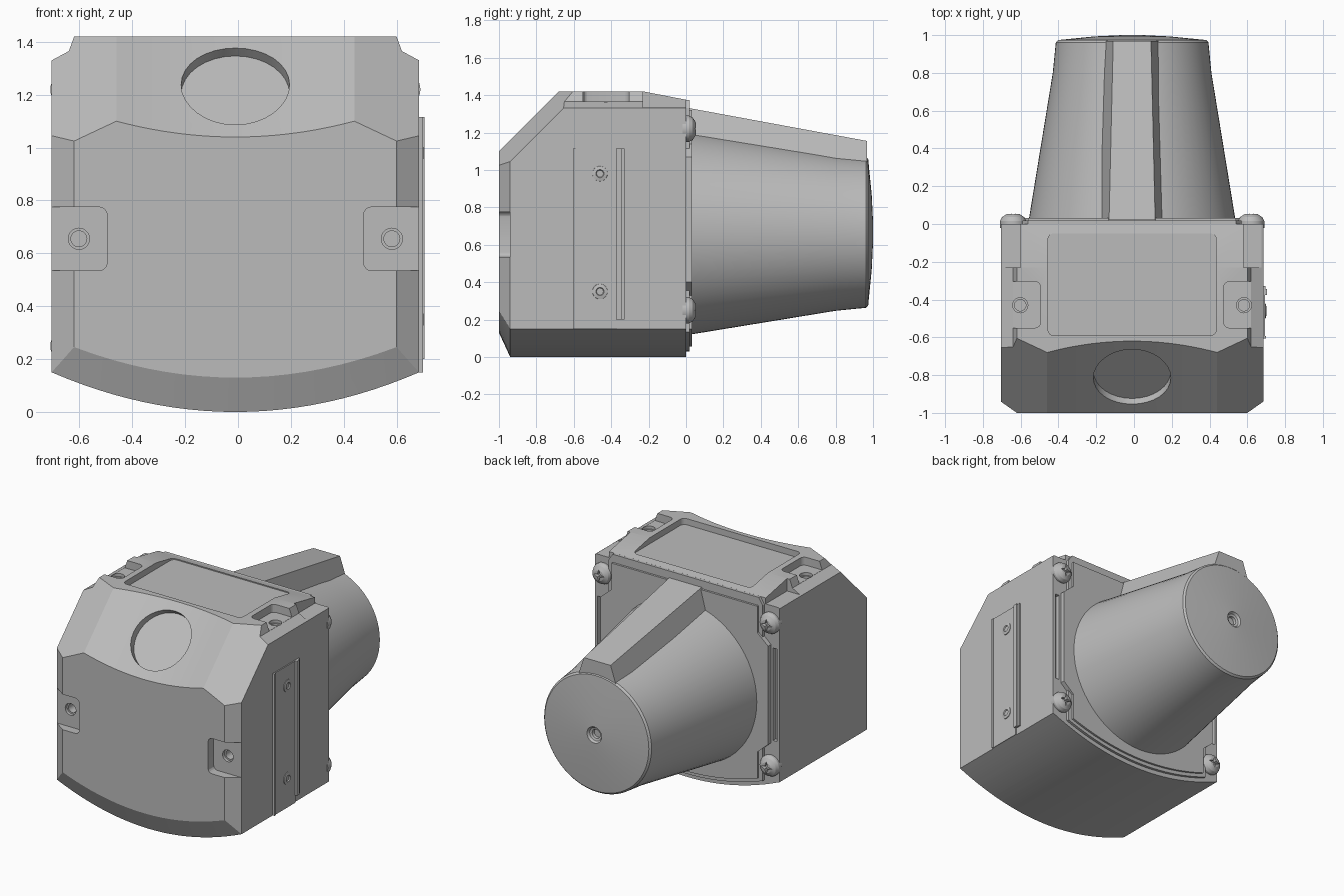
import bpy, bmesh, math
from mathutils import Vector, Matrix

if "Cube" in bpy.data.objects:
    bpy.data.objects.remove(bpy.data.objects["Cube"])

CX = -0.01      # centre line of the housing
W = 0.695       # half width of the housing

grey = bpy.data.materials.new("housing_grey")
grey.use_nodes = True
grey.diffuse_color = (0.5, 0.5, 0.5, 1)
grey.node_tree.nodes["Principled BSDF"].inputs["Base Color"].default_value = (0.5, 0.5, 0.5, 1)


def finish(name, bm):
    bmesh.ops.recalc_face_normals(bm, faces=bm.faces)
    me = bpy.data.meshes.new(name)
    bm.to_mesh(me)
    bm.free()
    me.materials.append(grey)
    ob = bpy.data.objects.new(name, me)
    bpy.context.scene.collection.objects.link(ob)
    return ob


def prism(name, pts, y, shift):
    """Sweep an x-z outline, placed at depth y, along a vector."""
    bm = bmesh.new()
    face = bm.faces.new([bm.verts.new((CX + x, y, z)) for x, z in pts])
    ext = bmesh.ops.extrude_face_region(bm, geom=[face], use_keep_orig=True)
    moved = [v for v in ext["geom"] if isinstance(v, bmesh.types.BMVert)]
    bmesh.ops.translate(bm, verts=moved, vec=shift)
    return finish(name, bm)


def box(name, lo, hi, round_axis=None, radius=0.03):
    """Box between two corners, edges along one axis optionally rounded."""
    lo, hi = Vector(lo), Vector(hi)
    bm = bmesh.new()
    bmesh.ops.create_cube(bm, size=1)
    for v in bm.verts:
        v.co = Vector([(a + b) / 2 + c * (b - a) for a, b, c in zip(lo, hi, v.co)])
    if round_axis is not None:
        edges = [e for e in bm.edges
                 if abs((e.verts[0].co - e.verts[1].co).normalized()[round_axis]) > 0.9]
        bmesh.ops.bevel(bm, geom=edges, offset=radius, segments=4, profile=0.5, affect='EDGES')
    return finish(name, bm)


def lathe(name, profile, centre, axis="Y", steps=32):
    """Turn (radius, height) points around an axis."""
    bm = bmesh.new()
    vs = [bm.verts.new((r, 0, h)) for r, h in profile]
    edges = [bm.edges.new(p) for p in zip(vs, vs[1:])]
    bmesh.ops.spin(bm, geom=vs + edges, axis=(0, 0, 1), cent=(0, 0, 0),
                   angle=math.tau, steps=steps, use_duplicate=False)
    bmesh.ops.remove_doubles(bm, verts=bm.verts, dist=1e-5)
    turn = Vector((0, 0, 1)).rotation_difference(
        Vector(axis) if not isinstance(axis, str) else Vector((0, 1, 0))).to_matrix().to_4x4()
    bm.transform(Matrix.Translation(centre) @ turn)
    return finish(name, bm)


def disc(centre, r, depth, axis):
    """Solid cylinder cutter centred on a point."""
    return lathe("cutter", [(0, -depth), (r, -depth), (r, depth), (0, depth)], centre, axis)


def cut(ob, *cutters):
    for c in cutters:
        m = ob.modifiers.new("cut", 'BOOLEAN')
        m.operation, m.solver, m.object = 'DIFFERENCE', 'EXACT', c
        bpy.context.view_layer.update()
        me = bpy.data.meshes.new_from_object(ob.evaluated_get(bpy.context.evaluated_depsgraph_get()))
        ob.modifiers.clear()
        ob.data = me
        bpy.data.objects.remove(c)


def belly(x):
    return 0.15 * (x / W) ** 2


def arc(half, lift=0.0, n=24):
    """Curved underside from left to right."""
    xs = [half * (2 * i / n - 1) for i in range(n + 1)]
    return [(x, belly(x) + lift) for x in xs]


def crown(x):
    """Lower edge of the upper front slope: hollow middle, falling corners."""
    x = abs(x)
    return 1.04 + 0.06 * (x / 0.45) ** 2 if x <= 0.45 else 1.10 - 0.47 * (x - 0.45)


# Housing block with curved underside and stepped shoulders
shoulder = [(W, 1.33), (0.63, 1.365), (0.61, 1.42)]
outline = arc(W) + shoulder + [(-x, z) for x, z in reversed(shoulder)]
housing = prism("housing", outline, -1, (0, 1, 0))

# Planar trims: front side corners and falling rear of the top
bm = bmesh.new()
bm.from_mesh(housing.data)
trims = [((CX + s * W, -0.94, 0), (s * 0.06, -0.085, 0)) for s in (-1, 1)]
trims.append(((0, -0.23, 1.42), (0, 0.035, 0.18)))
for co, no in trims:
    r = bmesh.ops.bisect_plane(bm, geom=bm.verts[:] + bm.edges[:] + bm.faces[:],
                               plane_co=co, plane_no=no, clear_outer=True)
    bmesh.ops.holes_fill(bm, edges=[e for e in bm.edges if e.is_boundary])
bmesh.ops.recalc_face_normals(bm, faces=bm.faces)
bm.to_mesh(housing.data)
bm.free()

# Upper and lower front slopes
xs = [-0.9, -0.7] + [0.45 * (i / 10 - 1) for i in range(21)] + [0.7, 0.9]
upper = [(x, crown(x) - 1) for x in xs] + [(0.9, 2), (-0.9, 2)]
lower = [(x, z - 0.26) for x, z in arc(0.8)] + [(0.8, -1.5), (-0.8, -1.5)]
cut(housing,
    prism("cutter", upper, -2, (0, 2.5, 2.5)),
    prism("cutter", lower, -0.82, (0, -0.24, 0.52)))

# Round window recess, top label recess
cut(housing,
    disc((CX, -0.807, 1.23), 0.205, 0.04, (0, -1, 1)),
    box("cutter", (CX - 0.445, -0.59, 1.378), (CX + 0.445, -0.05, 1.6), 2))

# Mounting pockets with threaded holes, rear shoulder notches and rear slots
for s in (-1, 1):
    def span(a, b):
        return sorted((CX + s * a, CX + s * b))
    a, b = span(0.485, 0.8)
    cut(housing, box("cutter", (a, -1.2, 0.535), (b, -0.94, 0.775), 1),
        disc((CX + s * 0.592, -0.94, 0.655), 0.04, 0.02, (0, 1, 0)),
        disc((CX + s * 0.592, -0.94, 0.655), 0.03, 0.08, (0, 1, 0)))
    a, b = span(0.485, 0.8)
    cut(housing, box("cutter", (a, -0.55, 1.366), (b, -0.305, 1.6), 2),
        disc((CX + s * 0.592, -0.43, 1.366), 0.04, 0.02, (0, 0, 1)),
        disc((CX + s * 0.592, -0.43, 1.366), 0.03, 0.08, (0, 0, 1)))
    a, b = span(0.59, 0.8)
    cut(housing, box("cutter", (a, -0.23, 1.335), (b, 0.2, 1.6)))
    a, b = span(0.645, 0.675)
    cut(housing, box("cutter", (a, -0.03, 0.42), (b, 0.2, 1.05)))

# Rear plate and raised flange, stepped around the corner bolts
prism("rear_plate", arc(0.58, 0.03) + [(0.58, 1.33), (0.55, 1.375), (-0.55, 1.375), (-0.58, 1.33)],
      -0.01, (0, 0.028, 0))
side = [(0.55, 0.33), (0.63, 0.4), (0.63, 1.07), (0.55, 1.14), (0.55, 1.32)]
prism("rear_flange", arc(0.55, 0.055) + side + [(-x, z) for x, z in reversed(side)],
      -0.01, (0, 0.042, 0))

# Tapered snout with slightly domed end and centre dimple
lathe("snout", [(0, 0), (0.55, 0), (0.545, 0.035), (0.42, 0.8), (0.404, 0.962), (0.392, 0.974),
                (0.2, 0.993), (0.055, 1.0), (0.045, 0.985), (0.03, 0.98), (0.028, 0.96), (0, 0.96)],
      (CX, 0, 0.667), steps=64)

# Ridge along the top of the snout
bm = bmesh.new()
ends = [[bm.verts.new((CX + x, y, z)) for x, z in ((-w0, z0), (w0, z0), (w1, z1), (-w1, z1))]
        for y, w0, z0, w1, z1 in ((0.02, 0.235, 0.9, 0.122, 1.33), (0.968, 0.22, 0.8, 0.1, 1.155))]
for e in ends:
    bm.faces.new(e)
for i in range(4):
    j = (i + 1) % 4
    bm.faces.new((ends[0][i], ends[0][j], ends[1][j], ends[1][i]))
finish("snout_ridge", bm)

# Corner bolts with cross sockets
for s in (-1, 1):
    for z in (0.25, 1.22):
        bolt = lathe("corner_bolt", [(0, -0.02), (0.07, -0.02), (0.07, 0.015), (0.06, 0.036),
                                     (0.035, 0.052), (0, 0.056)], (CX + s * 0.63, 0, z))
        star = [(s * 0.63 + r * math.cos(k * math.pi / 4), z + r * math.sin(k * math.pi / 4))
                for k, r in enumerate([0.042, 0.014] * 4)]
        cut(bolt, prism("cutter", star, 0.03, (0, 0.1, 0)))

# Side cover with edge ribs and two screws
R = CX + W
box("side_cover", (R - 0.02, -0.6, 0.15), (R + 0.008, -0.37, 1.115))
box("side_cover_front_rib", (R - 0.02, -0.605, 0.15), (R + 0.014, -0.592, 1.115))
box("side_cover_rear_rib", (R - 0.02, -0.375, 0.2), (R + 0.02, -0.345, 1.115))
box("side_cover_rear_lip", (R - 0.02, -0.345, 0.2), (R + 0.01, -0.328, 1.115))
for z in (0.35, 0.98):
    lathe("side_screw", [(0, 0), (0.042, 0), (0.04, 0.012), (0.022, 0.016), (0.018, 0.01), (0, 0.01)],
          (R, -0.46, z), (1, 0, 0), 24)

# Smooth the curved surfaces, keep the edges crisp
for ob in bpy.context.scene.objects:
    ob.select_set(ob.type == 'MESH')
bpy.context.view_layer.objects.active = housing
bpy.ops.object.shade_smooth_by_angle(angle=math.radians(20))
